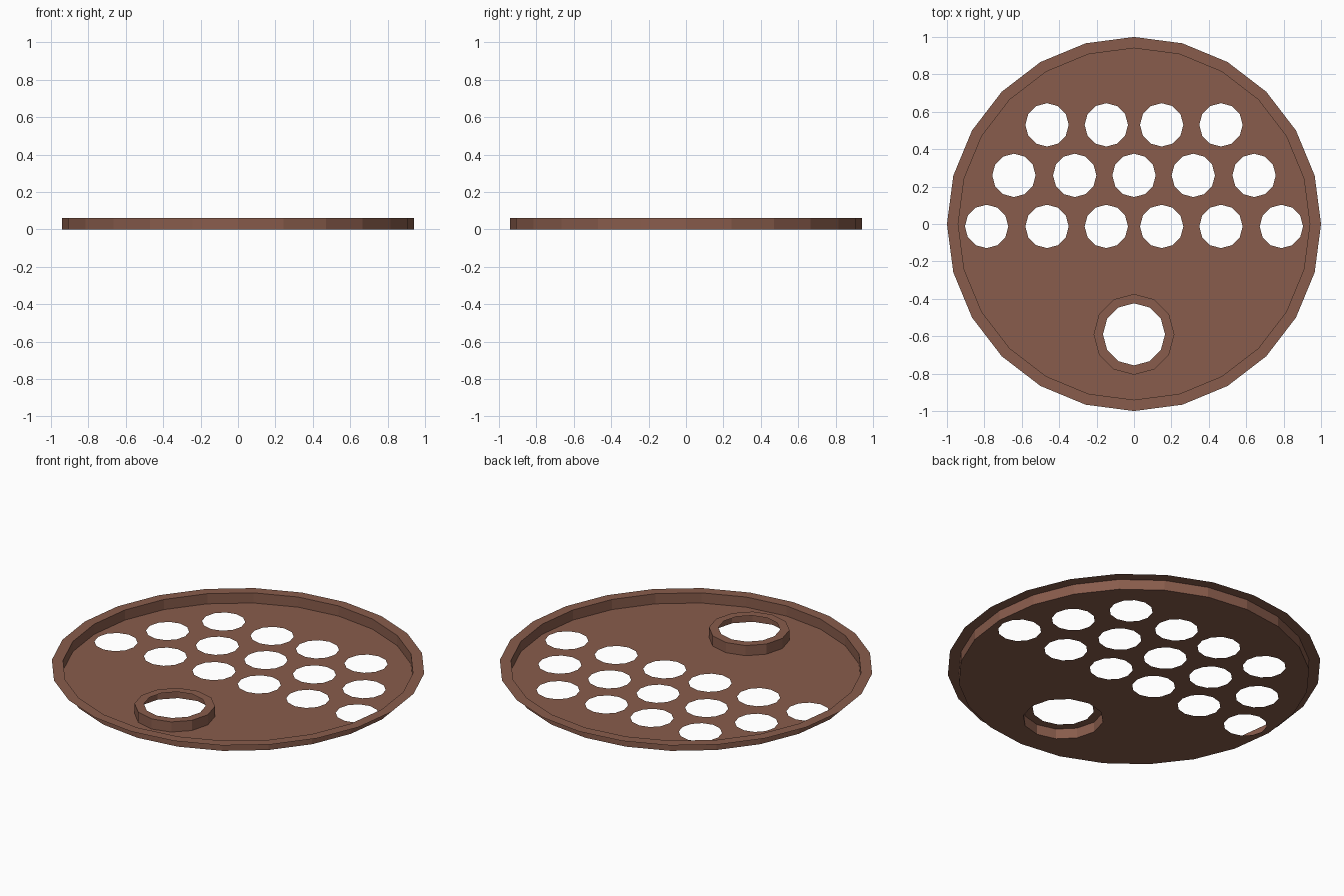
import bpy, bmesh, math
from mathutils import Vector

if "Cube" in bpy.data.objects:
    bpy.data.objects.remove(bpy.data.objects["Cube"])

H = 0.06          # rim height
SEG, HOLE_SEG = 24, 12
SPOUT = (0, -0.59)

brown = bpy.data.materials.new("brown")
brown.diffuse_color = (0.25, 0.108, 0.072, 1)
brown.use_nodes = True
brown.node_tree.nodes["Principled BSDF"].inputs["Base Color"].default_value = brown.diffuse_color


def ring(bm, r, z, n, c=(0, 0)):
    return [bm.verts.new((c[0] + r * math.cos(2 * math.pi * i / n),
                          c[1] + r * math.sin(2 * math.pi * i / n), z)) for i in range(n)]


def close_loop(bm, vs):
    return [bm.edges.new((vs[i], vs[(i + 1) % len(vs)])) for i in range(len(vs))]


def finish(bm, name):
    me = bpy.data.meshes.new(name)
    bm.to_mesh(me)
    bm.free()
    me.materials.append(brown)
    ob = bpy.data.objects.new(name, me)
    bpy.context.collection.objects.link(ob)


def lathe(name, profile, n, c=(0, 0)):
    # open sheet swept round a vertical axis; profile is (radius, z)
    bm = bmesh.new()
    rings = [ring(bm, r, z, n, c) for r, z in profile]
    for a, b in zip(rings, rings[1:]):
        for i in range(n):
            j = (i + 1) % n
            bm.faces.new((a[i], b[i], b[j], a[j]))
    finish(bm, name)


# perforated floor plate
bm = bmesh.new()
edges = close_loop(bm, ring(bm, 0.94, 0, SEG))
edges += close_loop(bm, ring(bm, 0.216, 0, HOLE_SEG, SPOUT))
rows = [(0.53, (-0.465, -0.148, 0.148, 0.465)),
        (0.26, (-0.642, -0.317, 0, 0.317, 0.642)),
        (-0.013, (-0.788, -0.465, -0.148, 0.148, 0.465, 0.788))]
for y, xs in rows:
    for x in xs:
        edges += close_loop(bm, ring(bm, 0.116, 0, HOLE_SEG, (x, y)))
bmesh.ops.triangle_fill(bm, edges=edges, use_beauty=True, normal=Vector((0, 0, 1)))
for f in bm.faces:
    f.normal_update()
    if f.normal.z < 0:
        f.normal_flip()
finish(bm, "floor_plate")

# outer wall with thin outward flange
lathe("outer_rim", [(0.94, 0), (0.94, H), (1.0, H)], SEG)
# raised collar round the large hole, with inward flange (swept so faces point out and up)
lathe("hole_collar", [(0.166, H), (0.216, H), (0.216, 0)], HOLE_SEG, SPOUT)
